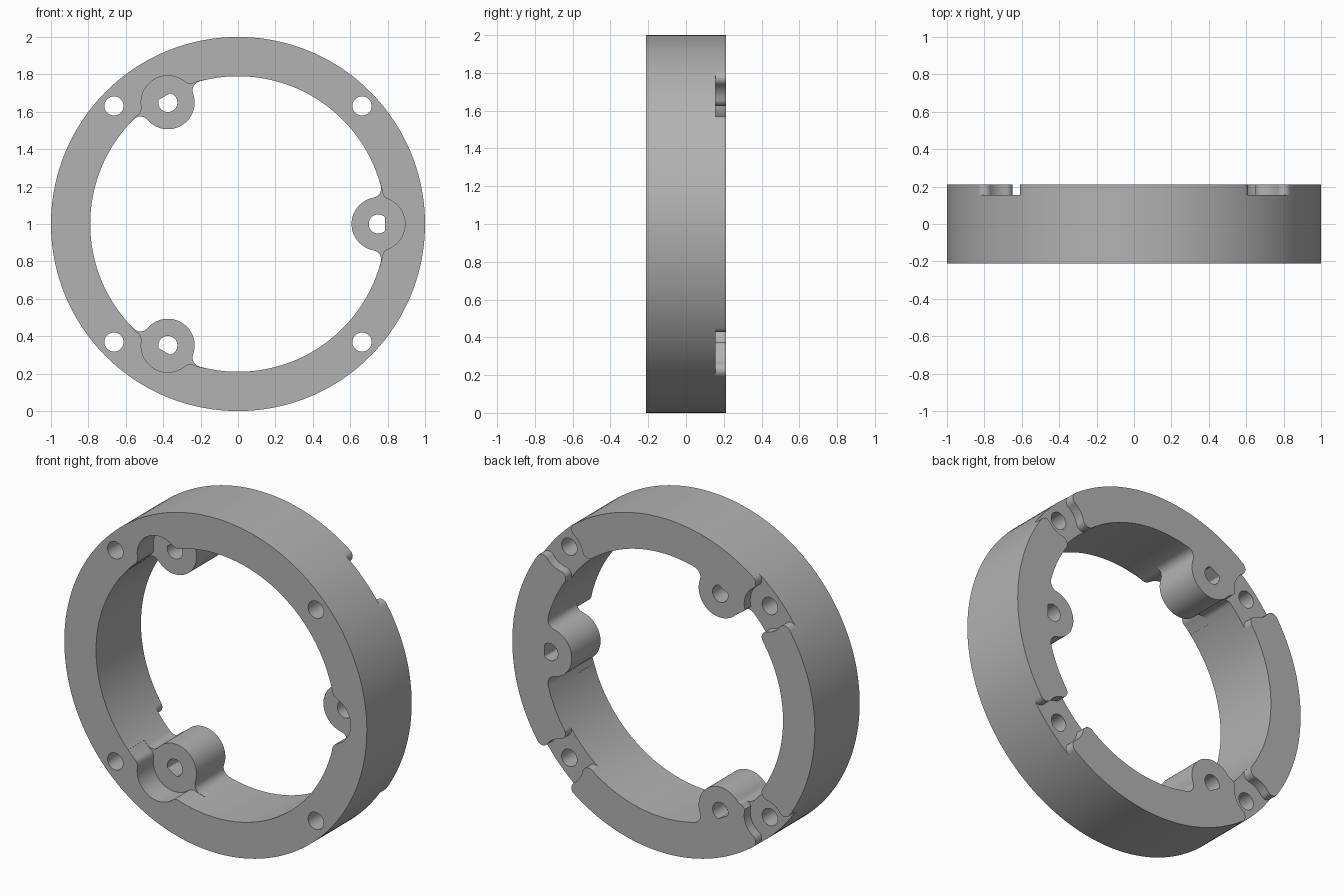
import bpy, bmesh
from math import sin, cos, acos, atan2, pi, radians, hypot, ceil, remainder

cube = bpy.data.objects.get("Cube")
if cube:
    bpy.data.objects.remove(cube)

OUTER, INNER, HALF = 1.0, 0.79, 0.212   # ring radii and half depth
BOSS_AT, BOSS_R = 0.75, 0.143           # boss distance from axis, radius
HOLE_X, HOLE_Z = 0.663, 0.631           # screw hole offsets
HOLE_AT, NOTCH_R = hypot(HOLE_X, HOLE_Z), 0.13


def arc(cx, cy, r, a0, a1):
    n = max(6, ceil(abs(a1 - a0) * max(r, 0.3) * 32))
    return [(cx + r * cos(a0 + (a1 - a0) * i / n),
             cy + r * sin(a0 + (a1 - a0) * i / n)) for i in range(n + 1)]


def circle(r, cx=0.0):
    return arc(cx, 0, r, 0, 2 * pi)[:-1]


def flare(limit, at, r, g, side):
    """Rounding from the limit circle to a small circle at (at, 0)."""
    rf = limit + side * g
    th = acos((rf * rf + at * at - (r + g) ** 2) / (2 * rf * at))
    fx, fy = rf * cos(th), rf * sin(th)
    a0 = th + (pi if side > 0 else 0)
    a1 = a0 + remainder(atan2(-fy, at - fx) - a0, 2 * pi)
    points = arc(fx, fy, g, a0, a1)
    return points, th, atan2(points[-1][1], points[-1][0] - at)


def turn(points, a):
    return [(x * cos(a) - y * sin(a), x * sin(a) + y * cos(a)) for x, y in points]


def flip(points):
    return [(x, -y) for x, y in reversed(points)]


def prism(name, points, y0, y1):
    bm = bmesh.new()
    near = [bm.verts.new((x, y0, z + OUTER)) for x, z in points]
    far = [bm.verts.new((x, y1, z + OUTER)) for x, z in points]
    bm.faces.new(near)
    bm.faces.new(far[::-1])
    for i in range(len(points)):
        bm.faces.new((near[i], near[i - 1], far[i - 1], far[i]))
    bmesh.ops.recalc_face_normals(bm, faces=bm.faces)
    mesh = bpy.data.meshes.new(name)
    bm.to_mesh(mesh)
    bm.free()
    ob = bpy.data.objects.new(name, mesh)
    bpy.context.collection.objects.link(ob)
    return ob


cutters = []


def cut(name, points, y0=-0.4, y1=0.4):
    ob = prism(name, points, y0, y1)
    ob.hide_render = True
    cutters.append(ob)


# Solid disc that everything is cut from
ring = prism("mounting_ring", circle(OUTER), -HALF, HALF)

# Central opening, leaving three filleted bosses
fillet, th, a = flare(INNER, BOSS_AT, BOSS_R, 0.05, -1)
outline = flip(fillet[::-1]) + arc(BOSS_AT, 0, BOSS_R, 2 * pi - a, a)[1:-1] + fillet[::-1]
outline += arc(0, 0, INNER, th, 2 * pi / 3 - th)[1:-1]
opening = []
for k in range(3):
    opening += turn(outline, k * 2 * pi / 3)
cut("opening_cutter", opening)

# Front pocket around each boss, with a rounded mouth
mouth, th, a = flare(INNER, BOSS_AT, BOSS_R, 0.05, 1)
side = [(0.5, 0.25)] + arc(0, 0, INNER + 0.001, radians(17), th + 0.01) + mouth[1:]
pocket = side + arc(BOSS_AT, 0, BOSS_R, a, -a)[1:-1] + flip(side)

# D-shaped bore
bore = [(min(x, BOSS_AT + 0.037), y) for x, y in circle(0.051, BOSS_AT)]
for k in range(3):
    cut("pocket_cutter", turn(pocket, k * 2 * pi / 3), -0.4, -0.06)
    cut("bore_cutter", turn(bore, k * 2 * pi / 3))


def notch_side(beside_boss):
    """Half of a notch outline, from the outer rim to the inner one."""
    rim, t_out, a_out = flare(OUTER, HOLE_AT, NOTCH_R, 0.04, -1)
    points = [(1.1 * cos(t_out), 1.1 * sin(t_out))] + rim
    if beside_boss:
        points += arc(HOLE_AT, 0, NOTCH_R, a_out, 2.65)[1:]
        return points + [(0.76, points[-1][1])]
    lip, t_in, a_in = flare(INNER, HOLE_AT, NOTCH_R, 0.04, 1)
    points += arc(HOLE_AT, 0, NOTCH_R, a_out, a_in)[1:-1] + lip[::-1]
    return points + [(0.74 * cos(t_in), 0.74 * sin(t_in))]


# Rear notch around each screw hole
for sx in (-1, 1):
    notch = notch_side(False) + flip(notch_side(sx < 0))
    for sz in (-1, 1):
        direction = atan2(sz * HOLE_Z, sx * HOLE_X)
        cut("notch_cutter", turn(notch if sz > 0 else flip(notch), direction), 0.155, 0.4)
        cut("screw_hole_cutter", turn(circle(0.051, HOLE_AT), direction))

# Apply the cuts and remove the helpers
for c in cutters:
    mod = ring.modifiers.new("cut", "BOOLEAN")
    mod.operation, mod.solver, mod.object = "DIFFERENCE", "EXACT", c
evaluated = ring.evaluated_get(bpy.context.evaluated_depsgraph_get())
result = bpy.data.meshes.new_from_object(evaluated)
ring.modifiers.clear()
ring.data = result
for c in cutters:
    bpy.data.objects.remove(c)

# Plain grey material
grey = bpy.data.materials.new("plain_grey")
grey.use_nodes = True
colour = (0.45, 0.45, 0.45, 1)
grey.diffuse_color = colour
grey.node_tree.nodes["Principled BSDF"].inputs["Base Color"].default_value = colour
ring.data.materials.clear()
ring.data.materials.append(grey)

bpy.ops.object.select_all(action="DESELECT")
ring.select_set(True)
bpy.context.view_layer.objects.active = ring
bpy.ops.object.shade_smooth_by_angle(angle=radians(30))
